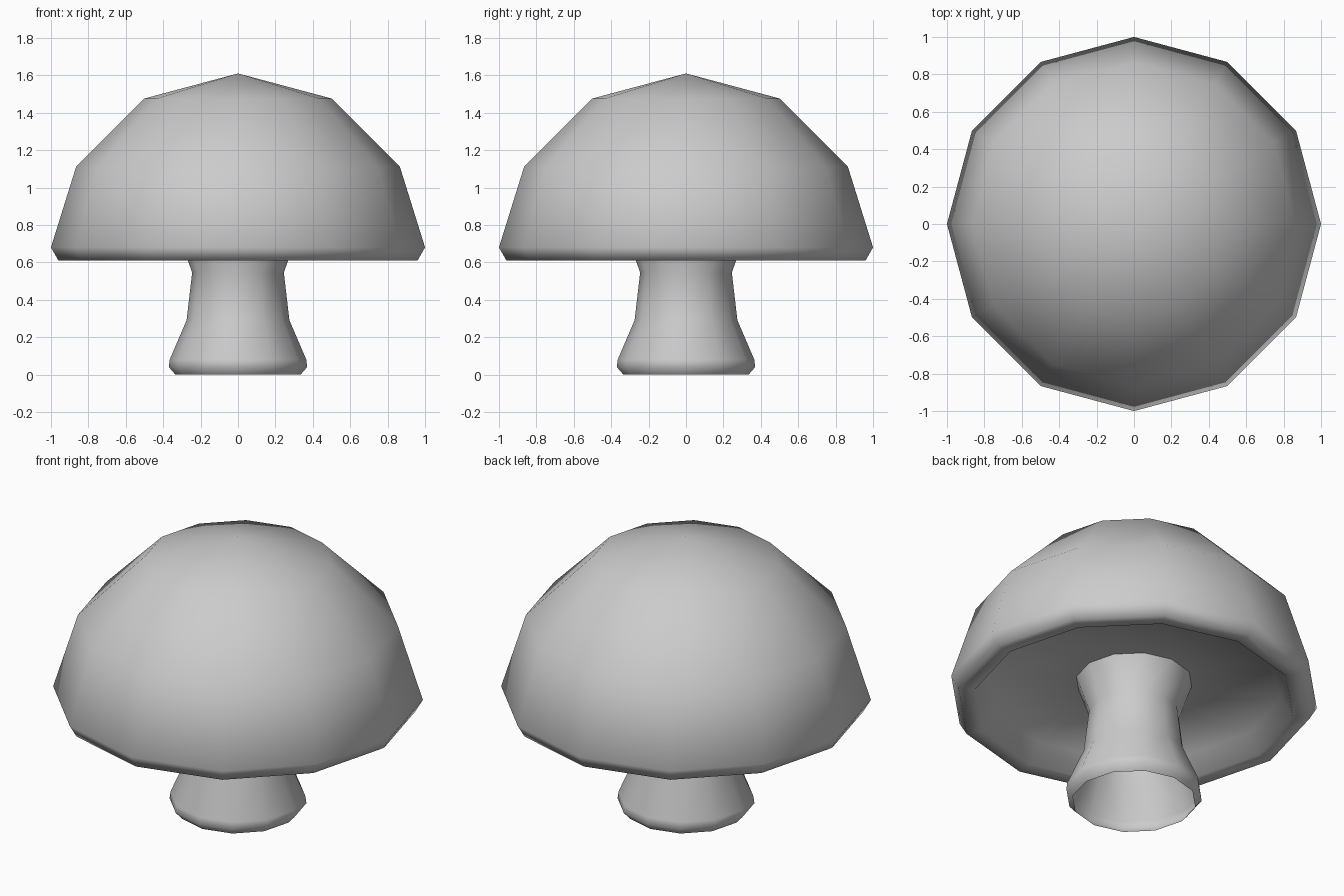
import bpy, bmesh, math

if "Cube" in bpy.data.objects:
    bpy.data.objects.remove(bpy.data.objects["Cube"])

SIDES = 12


def revolve(name, profile):
    """Spin an (r, z) profile round z; r = 0 becomes a single pole vertex."""
    bm = bmesh.new()
    rings = []
    for r, z in profile:
        if r == 0:
            rings.append([bm.verts.new((0, 0, z))] * SIDES)
        else:
            rings.append([bm.verts.new((r * math.cos(2 * math.pi * i / SIDES),
                                        r * math.sin(2 * math.pi * i / SIDES), z))
                          for i in range(SIDES)])
    for a, b in zip(rings, rings[1:]):
        for i in range(SIDES):
            j = (i + 1) % SIDES
            quad = list(dict.fromkeys((a[i], a[j], b[j], b[i])))
            bm.faces.new(quad).smooth = True
    bmesh.ops.recalc_face_normals(bm, faces=bm.faces[:])
    mesh = bpy.data.meshes.new(name)
    bm.to_mesh(mesh)
    bm.free()
    obj = bpy.data.objects.new(name, mesh)
    bpy.context.collection.objects.link(obj)
    return obj


# Domed cap with bevelled rim and recessed underside
revolve("mushroom_cap", [(0, 1.61), (0.5, 1.476), (0.866, 1.11), (1.0, 0.68),
                         (0.96, 0.61), (0.87, 0.61), (0.80, 0.72),
                         (0.31, 0.745), (0, 0.75)])

# Flared stem, open at the foot
revolve("mushroom_stem", [(0.335, 0.0), (0.37, 0.04), (0.365, 0.08),
                          (0.275, 0.29), (0.245, 0.545), (0.316, 0.745)])
